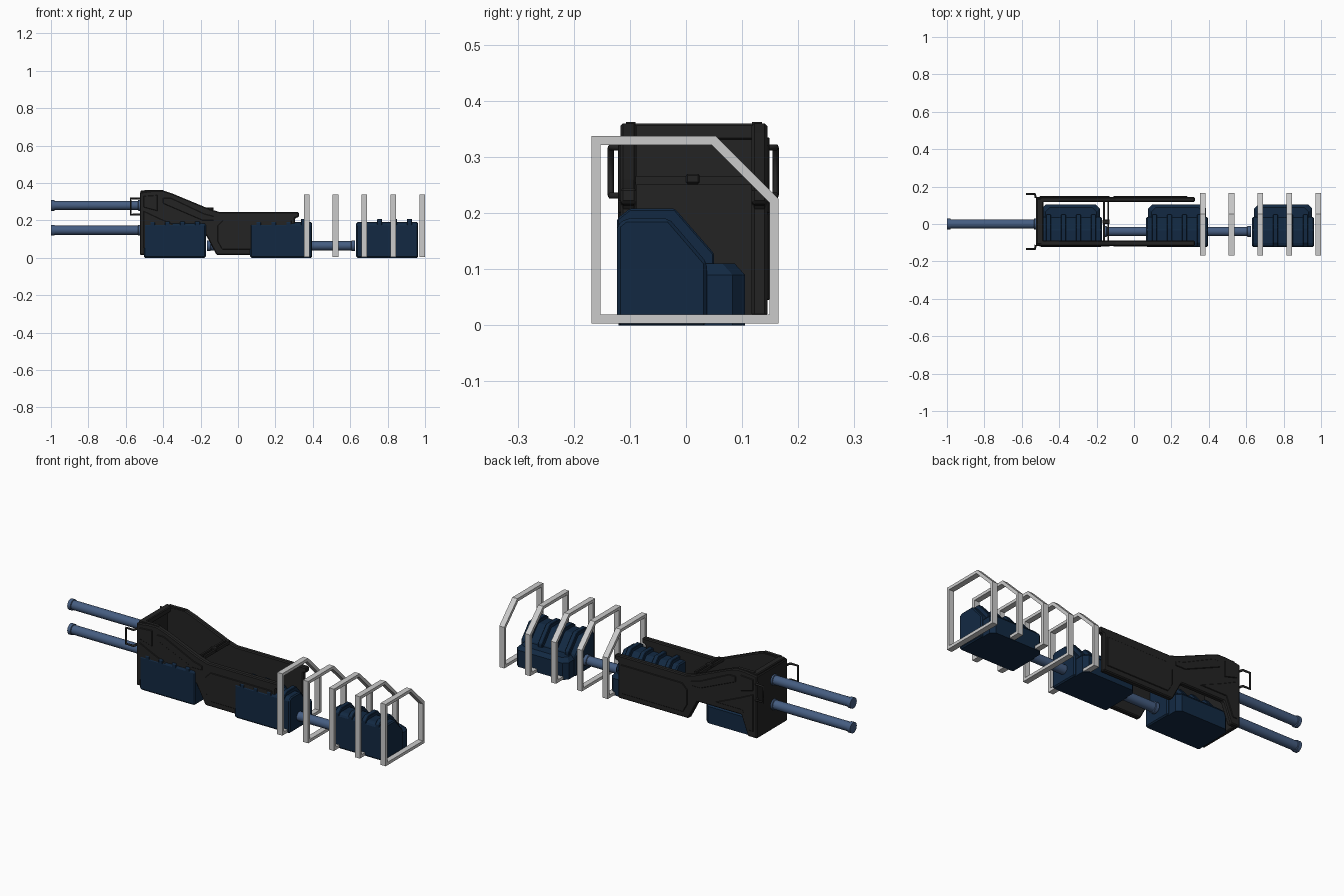
import bpy, bmesh, math
from mathutils import Vector

if "Cube" in bpy.data.objects:
    bpy.data.objects.remove(bpy.data.objects["Cube"])


def material(name, rgb):
    m = bpy.data.materials.new(name)
    m.diffuse_color = (*rgb, 1)
    m.use_nodes = True
    m.node_tree.nodes["Principled BSDF"].inputs["Base Color"].default_value = m.diffuse_color
    return m


NAVY = material("navy", (0.006, 0.022, 0.055))
STEEL = material("steel_blue", (0.06, 0.11, 0.22))
BLACK = material("black", (0.017, 0.017, 0.017))


def finish(name, bm, mat=None, bevel=0):
    bmesh.ops.recalc_face_normals(bm, faces=bm.faces)
    me = bpy.data.meshes.new(name)
    bm.to_mesh(me)
    bm.free()
    ob = bpy.data.objects.new(name, me)
    bpy.context.collection.objects.link(ob)
    if mat:
        me.materials.append(mat)
    if bevel:
        mod = ob.modifiers.new("bevel", 'BEVEL')
        mod.width, mod.segments = bevel, 1
        mod.limit_method = 'ANGLE'
    return ob


def loft(name, rings, mat=None, bevel=0, closed=False):
    """Skin equal-length rings; cap the ends, or join last to first."""
    bm = bmesh.new()
    vs = [[bm.verts.new(p) for p in r] for r in rings]
    n = len(rings[0])
    pairs = list(zip(vs, vs[1:])) + ([(vs[-1], vs[0])] if closed else [])
    for a, b in pairs:
        for i in range(n):
            j = (i + 1) % n
            bm.faces.new((a[i], a[j], b[j], b[i]))
    if not closed:
        bm.faces.new(vs[0])
        bm.faces.new(vs[-1])
    return finish(name, bm, mat, bevel)


def prism_y(name, pts, y0, y1, mat, bevel=0):
    return loft(name, [[(x, y, z) for x, z in pts] for y in (y0, y1)], mat, bevel)


def prism_x(name, pts, x0, x1, mat, bevel=0):
    return loft(name, [[(x, y, z) for y, z in pts] for x in (x0, x1)], mat, bevel)


def box(name, x, y, z, mat, bevel=0):
    pts = [(y[0], z[0]), (y[1], z[0]), (y[1], z[1]), (y[0], z[1])]
    return prism_x(name, pts, x[0], x[1], mat, bevel)


# Side plates of the black frame, with raised panels on the outer faces
PLATE = [(-0.525, 0.015), (-0.47, 0.015), (-0.43, 0.12), (-0.17, 0.12), (-0.115, 0.015),
         (0.305, 0.015), (0.305, 0.212), (0.325, 0.217), (0.325, 0.245), (-0.10, 0.245),
         (-0.15, 0.26), (-0.35, 0.343), (-0.40, 0.36), (-0.45, 0.36), (-0.525, 0.35)]
SLOPE_PANEL = [(-0.40, 0.29), (-0.19, 0.20), (-0.13, 0.20), (-0.13, 0.222),
               (-0.18, 0.235), (-0.36, 0.32), (-0.40, 0.32)]
LOWER_PANEL = [(-0.11, 0.09), (-0.085, 0.045), (0.285, 0.045), (0.285, 0.2),
               (-0.08, 0.2), (-0.11, 0.17)]
CORNER_PANEL = [(-0.505, 0.05), (-0.48, 0.05), (-0.44, 0.15), (-0.28, 0.15),
                (-0.42, 0.21), (-0.505, 0.25)]
TOP_PANEL = [(-0.505, 0.27), (-0.43, 0.25), (-0.43, 0.335), (-0.505, 0.33)]
for side, inner, outer, s in (("front", -0.088, -0.117, -1), ("back", 0.117, 0.145, 1)):
    prism_y(f"{side}_side_plate", PLATE, inner, outer, BLACK, 0.005)
    for label, pts in (("slope", SLOPE_PANEL), ("lower", LOWER_PANEL),
                       ("corner", CORNER_PANEL), ("upper", TOP_PANEL)):
        prism_y(f"{side}_{label}_panel", pts, outer - s * 0.004, outer + s * 0.004, BLACK, 0.002)

# End wall, top lip, bottom lip and cross bar
box("end_wall", (-0.525, -0.503), (-0.116, 0.144), (0.015, 0.35), BLACK, 0.004)
box("end_wall_top_lip", (-0.50, -0.40), (-0.107, -0.09), (0.35, 0.362), BLACK)
box("end_wall_back_lip", (-0.50, -0.40), (0.118, 0.135), (0.35, 0.362), BLACK)
box("end_wall_header", (-0.52, -0.485), (-0.107, 0.135), (0.33, 0.36), BLACK, 0.004)
for x in (-0.16, -0.138):
    box("cross_bar", (x - 0.005, x + 0.005), (-0.09, 0.12), (0.25, 0.266), BLACK)
box("cross_bar_joint", (-0.168, -0.13), (0.0, 0.024), (0.252, 0.27), BLACK, 0.003)


# Grab handles beside the end wall
def handle(name, y_plate, y_out):
    cu = bpy.data.curves.new(name, 'CURVE')
    cu.dimensions = '3D'
    cu.bevel_depth, cu.bevel_resolution, cu.use_fill_caps = 0.006, 1, True
    path = [(-0.525, y_plate), (-0.53, y_out), (-0.574, y_out)]
    pts = [(x, y, 0.231) for x, y in path] + [(x, y, 0.317) for x, y in path[::-1]]
    sp = cu.splines.new('POLY')
    sp.points.add(len(pts) - 1)
    for p, co in zip(sp.points, pts):
        p.co = (*co, 1)
    ob = bpy.data.objects.new(name, cu)
    bpy.context.collection.objects.link(ob)
    cu.materials.append(BLACK)


handle("front_handle", -0.112, -0.134)
handle("back_handle", 0.14, 0.16)


# Tanks: stepped body, ribs over the top and a low chamfered back step
BODY = [(-0.123, 0), (-0.123, 0.178), (-0.108, 0.19), (-0.03, 0.19), (0.037, 0.112), (0.037, 0)]
RIB = [(-0.123, 0.1), (-0.123, 0.19), (-0.10, 0.208), (-0.02, 0.208), (0.05, 0.128), (0.05, 0.02)]


def step_ring(x0, x1, z, d):
    x0, x1, yb, c = x0 + 0.01 + d, x1 - 0.01 - d, 0.105 - d, 0.022
    return [(x0, 0.0, z), (x1, 0.0, z), (x1, yb - c, z), (x1 - c, yb, z),
            (x0 + c, yb, z), (x0, yb - c, z)]


for i, x0 in enumerate((-0.502, 0.065, 0.632), 1):
    x1 = x0 + 0.33
    prism_x(f"tank_{i}_body", BODY, x0, x1, NAVY, 0.006)
    loft(f"tank_{i}_back_step", [step_ring(x0, x1, 0, 0), step_ring(x0, x1, 0.09, 0),
                                 step_ring(x0, x1, 0.11, 0.018)], NAVY)
    for off in (0.045, 0.125, 0.205, 0.285):
        prism_x(f"tank_{i}_rib", RIB, x0 + off - 0.013, x0 + off + 0.013, NAVY, 0.003)


# Pipes with collars, turned around the x axis
def pipe(name, x0, x1, y, z, n=20):
    prof = [(x0, 0.029), (x0 + 0.018, 0.029), (x0 + 0.02, 0.0245),
            (x1 - 0.02, 0.0245), (x1 - 0.018, 0.029), (x1, 0.029)]
    rings = [[(x, y + r * math.cos(2 * math.pi * k / n), z + r * math.sin(2 * math.pi * k / n))
              for k in range(n)] for x, r in prof]
    ob = loft(name, rings, STEEL)
    bpy.context.view_layer.objects.active = ob
    ob.select_set(True)
    bpy.ops.object.shade_smooth_by_angle(angle=math.radians(35))
    ob.select_set(False)


pipe("upper_pipe", -1.0, -0.515, 0.0, 0.28)
pipe("lower_pipe", -1.0, -0.515, 0.0, 0.147)
pipe("middle_pipe", -0.165, 0.30, -0.04, 0.064)
pipe("rear_pipe", 0.155, 0.625, -0.04, 0.064)

# Five open hoops around the right end
OUT = [(-0.168, 0.003), (-0.168, 0.337), (0.053, 0.337), (0.165, 0.225), (0.165, 0.003)]
INN = [(-0.152, 0.019), (-0.152, 0.321), (0.046, 0.321), (0.149, 0.218), (0.149, 0.019)]
for i in range(5):
    x = 0.367 + 0.1545 * i
    a, b = x - 0.015, x + 0.015
    loft(f"hoop_{i + 1}", [[(px, y, z) for y, z in pts] for px, pts in
                           ((a, OUT), (b, OUT), (b, INN), (a, INN))], closed=True)

# Bottom pads so the tanks rest on the floor
for x0 in (-0.502, 0.065, 0.632):
    box("tank_base", (x0 + 0.01, x0 + 0.32), (-0.12, 0.08), (0, 0.01), NAVY)
